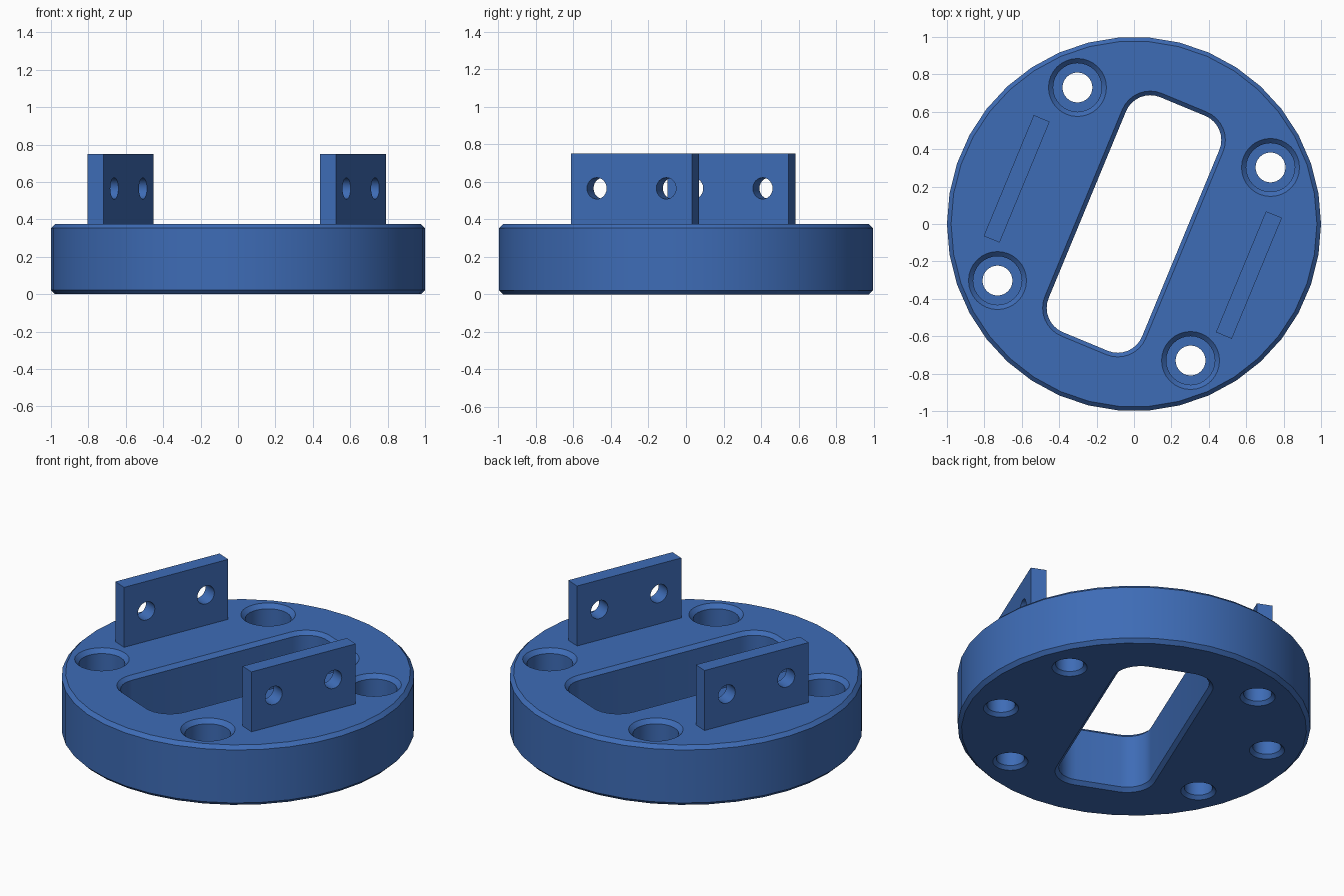
import bpy, math
from mathutils import Matrix

cube = bpy.data.objects.get("Cube")
if cube:
    bpy.data.objects.remove(cube)

BASE_H, TOP, BEVEL = 0.375, 0.75, 0.022
TILT = Matrix.Rotation(math.radians(67.5), 4, 'Z')

blue = bpy.data.materials.new("steel blue")
blue.use_nodes = True
COLOR = (0.048, 0.15, 0.47, 1)
blue.diffuse_color = COLOR
blue.node_tree.nodes["Principled BSDF"].inputs["Base Color"].default_value = COLOR


def loft(name, rings):
    """Closed solid through a stack of equal-sized rings, bottom to top."""
    n = len(rings[0])
    verts = [p for ring in rings for p in ring]
    faces = [tuple(reversed(range(n))), tuple(range(len(verts) - n, len(verts)))]
    for k in range(len(rings) - 1):
        for i in range(n):
            j = (i + 1) % n
            faces.append((k*n + i, k*n + j, (k+1)*n + j, (k+1)*n + i))
    mesh = bpy.data.meshes.new(name)
    mesh.from_pydata(verts, [], faces)
    mesh.materials.append(blue)
    obj = bpy.data.objects.new(name, mesh)
    bpy.context.collection.objects.link(obj)
    return obj


def circle(r, z, n):
    return [(r*math.cos(math.tau*i/n), r*math.sin(math.tau*i/n), z) for i in range(n)]


def lathe(name, profile, n=32):
    return loft(name, [circle(r, z, n) for r, z in profile])


def rounded_rect(half_x, half_y, r, z, steps=8):
    pts = []
    for q, (sx, sy) in enumerate(((1, 1), (-1, 1), (-1, -1), (1, -1))):
        for s in range(steps + 1):
            a = math.pi/2 * (q + s/steps)
            pts.append((sx*(half_x - r) + r*math.cos(a), sy*(half_y - r) + r*math.sin(a), z))
    return pts


def cut(target, cutter):
    mod = target.modifiers.new("cut", 'BOOLEAN')
    mod.operation, mod.solver, mod.object = 'DIFFERENCE', 'EXACT', cutter
    bpy.context.view_layer.objects.active = target
    bpy.ops.object.modifier_apply(modifier=mod.name)
    bpy.data.objects.remove(cutter)


def smooth(obj):
    bpy.ops.object.select_all(action='DESELECT')
    obj.select_set(True)
    bpy.context.view_layer.objects.active = obj
    bpy.ops.object.shade_smooth_by_angle(angle=math.radians(30))


# Round base with chamfered rims
base = lathe("round_base", [(1 - BEVEL, 0), (1, BEVEL), (1, BASE_H - BEVEL), (1 - BEVEL, BASE_H)], 38)

# Central slot, chamfered at both ends
slot_levels = [(2*BEVEL, -BEVEL), (0, BEVEL), (0, BASE_H - BEVEL), (2*BEVEL, BASE_H + BEVEL)]
slot = loft("slot_cutter", [rounded_rect(0.68 + d, 0.27 + d, 0.14 + d, z) for d, z in slot_levels])
slot.data.transform(TILT)
cut(base, slot)

# Six bolt holes: four counterbored from above, two blind under the plates
HOLE, BORE, FLOOR, RIM = 0.08, 0.13, 0.18, 0.025
entry = [(HOLE + 0.04, -0.02), (HOLE, 0.02)]
counterbored = entry + [(HOLE, FLOOR), (BORE, FLOOR), (BORE, BASE_H - RIM), (BORE + 2*RIM, BASE_H + RIM)]
blind = entry + [(HOLE, 0.25)]
for angle in (-45, 45, 90, 135, 225, 270):
    hole = lathe("hole_cutter", blind if angle % 180 == 90 else counterbored)
    spin = Matrix.Rotation(math.radians(angle), 4, 'Z')
    hole.data.transform(TILT @ spin @ Matrix.Translation((0.79, 0, 0)))
    cut(base, hole)
smooth(base)

# Two upright plates, each with a pair of cross holes
for side, y in (("left", -0.672), ("right", 0.672)):
    rect = [(-0.35, -0.046), (0.35, -0.046), (0.35, 0.046), (-0.35, 0.046)]
    plate = loft(side + "_plate", [[(px, py, z) for px, py in rect] for z in (BASE_H - 0.005, TOP)])
    for x in (-0.2, 0.2):
        pin = lathe("pin_cutter", [(0.057, -0.1), (0.057, 0.1)], 24)
        pin.data.transform(Matrix.Translation((x, 0, 0.565)) @ Matrix.Rotation(math.pi/2, 4, 'X'))
        cut(plate, pin)
    plate.data.transform(TILT @ Matrix.Translation((-0.017, y, 0)))
    smooth(plate)
